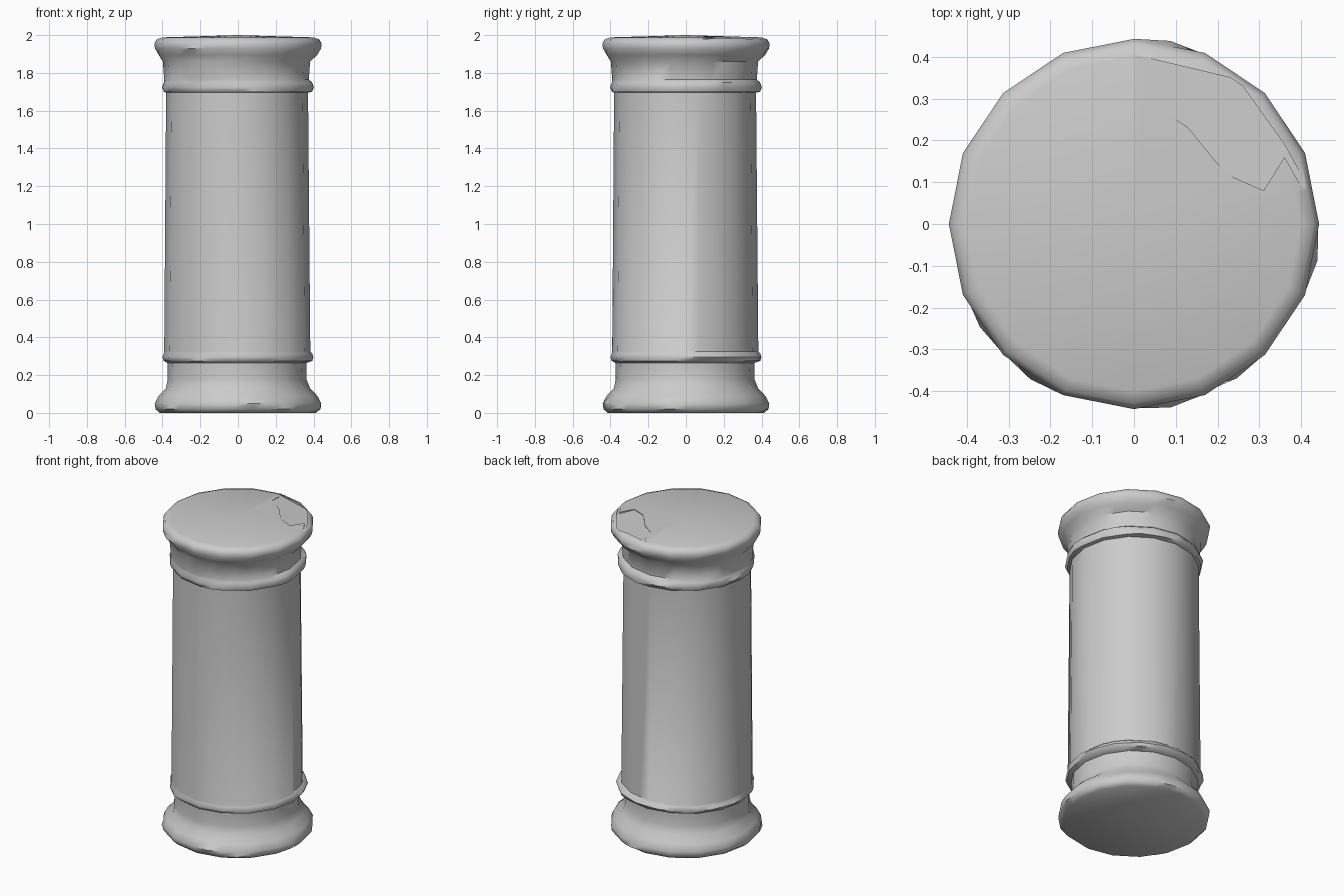
import bpy, bmesh, math, random

if "Cube" in bpy.data.objects:
    bpy.data.objects.remove(bpy.data.objects["Cube"])

random.seed(4)
SIDES = 16

# Profile: radius, height, sideways drift, chance that a mid-side point bulges out
PROFILE = [
    # flared foot
    (0.415, 0.00, 0, 0), (0.437, 0.02, 0, 0.3), (0.441, 0.05, 0, 0.3), (0.420, 0.09, 0, 0.2),
    (0.382, 0.13, 0, 0), (0.367, 0.18, -.005, 0), (0.369, 0.265, -.005, 0),
    # lower ring
    (0.393, 0.275, 0, 0.2), (0.400, 0.295, 0, 0.3), (0.393, 0.315, 0, 0.2),
    # shaft
    (0.387, 0.325, -.004, 0), (0.376, 1.695, -.005, 0),
    # upper ring
    (0.392, 1.70, 0, 0.2), (0.402, 1.725, 0, 0.3), (0.392, 1.75, 0, 0.2),
    # neck and rim
    (0.383, 1.765, -.008, 0), (0.390, 1.86, -.008, 0), (0.420, 1.895, 0, 0.25),
    (0.440, 1.93, 0, 0.3), (0.443, 1.955, 0, 0.2), (0.430, 1.978, 0, 0), (0.400, 1.988, 0, 0),
]


def add_object(name, bm):
    bmesh.ops.recalc_face_normals(bm, faces=bm.faces)
    mesh = bpy.data.meshes.new(name)
    bm.to_mesh(mesh)
    bm.free()
    obj = bpy.data.objects.new(name, mesh)
    bpy.context.collection.objects.link(obj)
    return obj


def build_column():
    """Sixteen-sided turned column with worn, slightly uneven mouldings."""
    bm = bmesh.new()
    n = SIDES * 2
    rings = []
    for r, z, drift, chance in PROFILE:
        ring = []
        for i in range(n):
            k = 1.0
            if i % 2:
                k = 1.015 if random.random() < chance else math.cos(math.pi / SIDES)
            a = 2 * math.pi * i / n
            ring.append(bm.verts.new((r * k * math.cos(a) + drift, r * k * math.sin(a) + drift, z)))
        rings.append(ring)
    for lo, hi in zip(rings, rings[1:]):
        for i in range(n):
            j = (i + 1) % n
            bm.faces.new((lo[i], lo[j], hi[j], hi[i]))
    bm.faces.new(rings[0][::-1])
    # slightly domed top
    peak = bm.verts.new((0, 0, 2.0))
    for i in range(n):
        bm.faces.new((rings[-1][i], rings[-1][(i + 1) % n], peak))
    return add_object("column", bm)


def build_chip_cutter():
    """Wedge for the broken patch on the top, floor sloping to the back right."""
    outline = [(0.0, 0.405), (0.03, 0.37), (0.03, 0.30), (0.13, 0.23), (0.22, 0.12),
               (0.31, 0.08), (0.36, 0.16), (0.40, 0.09), (0.415, 0.09),
               (0.36, 0.19), (0.26, 0.33), (0.23, 0.35)]
    bm = bmesh.new()
    low = [bm.verts.new((x, y, 1.99 - 0.09 * ((x + y) * 0.707 - 0.23))) for x, y in outline]
    high = [bm.verts.new((x, y, 2.1)) for x, y in outline]
    n = len(outline)
    bm.faces.new(low)
    bm.faces.new(high)
    for i in range(n):
        j = (i + 1) % n
        bm.faces.new((low[i], low[j], high[j], high[i]))
    cutter = add_object("chip_cutter", bm)
    cutter.hide_render = True
    return cutter


column = build_column()
cutter = build_chip_cutter()

# Cut the chip out of the top
bpy.context.view_layer.objects.active = column
column.select_set(True)
mod = column.modifiers.new("chip", 'BOOLEAN')
mod.operation = 'DIFFERENCE'
mod.solver = 'EXACT'
mod.object = cutter
bpy.ops.object.modifier_apply(modifier=mod.name)
bpy.data.objects.remove(cutter, do_unlink=True)

bpy.ops.object.select_all(action='DESELECT')
column.select_set(True)
bpy.ops.object.shade_smooth_by_angle(angle=math.radians(45))
